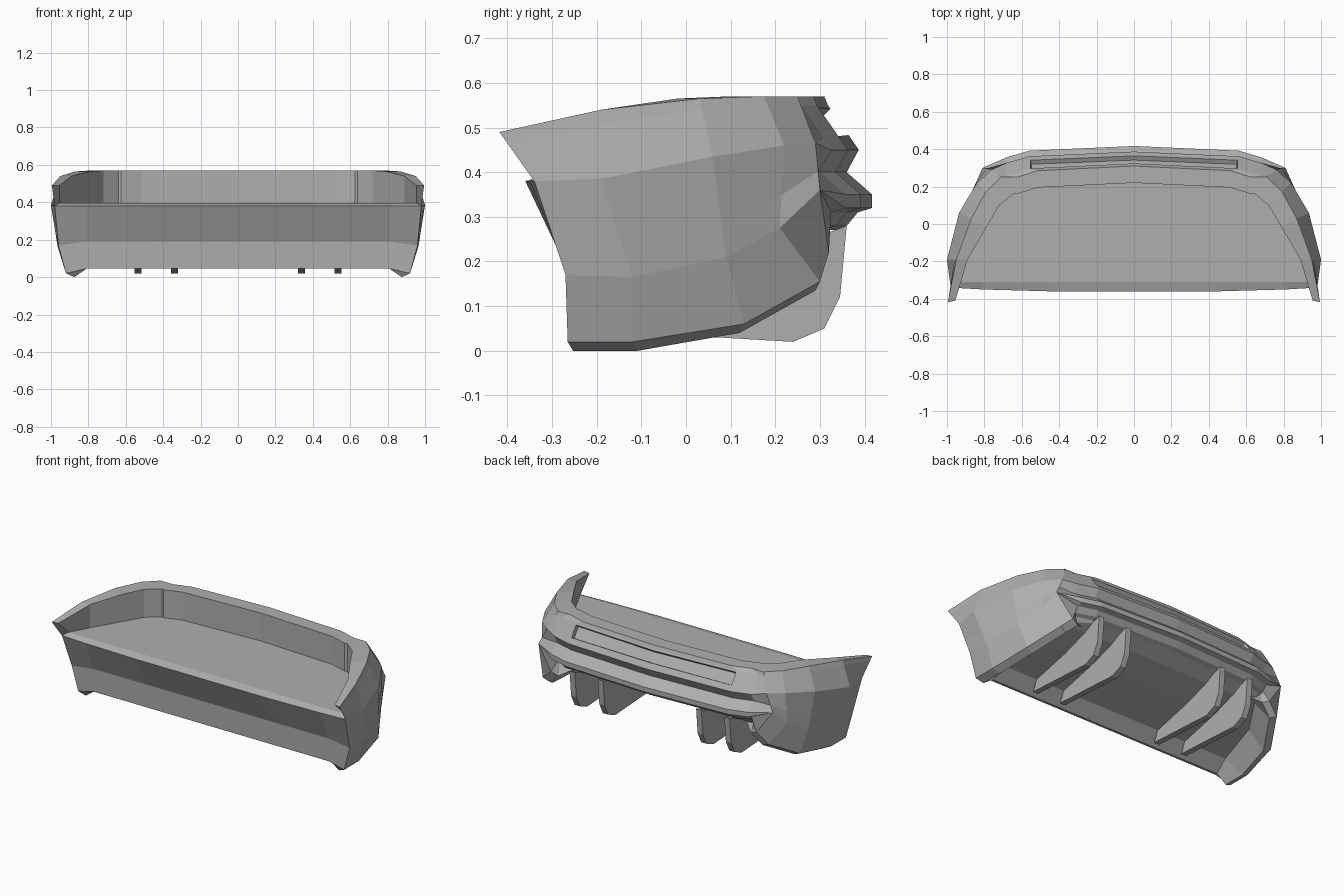
import bpy
import bmesh
from mathutils import Vector

old = bpy.data.objects.get("Cube")
if old:
    bpy.data.objects.remove(old, do_unlink=True)

grey = bpy.data.materials.new("plain grey")
grey.use_nodes = True
colour = (0.43, 0.43, 0.43, 1)
grey.diffuse_color = colour
grey.node_tree.nodes["Principled BSDF"].inputs["Base Color"].default_value = colour

FLOOR = 0.395
FRONT = -0.31


def add_object(name, bm):
    mesh = bpy.data.meshes.new(name)
    bm.to_mesh(mesh)
    bm.free()
    mesh.materials.append(grey)
    obj = bpy.data.objects.new(name, mesh)
    bpy.context.collection.objects.link(obj)
    return obj


def ceiling(y):
    """Height of the sloping underside at depth y."""
    path = [(-.25, .045), (-.17, .12), (.17, .19), (.36, .29)]
    for (y0, z0), (y1, z1) in zip(path, path[1:]):
        if y <= y1:
            return z0 + (z1 - z0) * (y - y0) / (y1 - y0)
    return path[-1][1]


def rear_column(x, shift):
    """Rear section: rim, slot band, ledge, groove, belt and lower lip."""
    profile = [(.22, FLOOR), (.22, .57), (.31, .57), (.318, .55), (.37, .475),
               (.387, .45), (.36, .40), (.417, .35), (.417, .32), (.385, .31),
               (.36, .28), (.335, .27)]
    column = [Vector((x, y + shift, z)) for y, z in profile]
    for point in column[:3]:
        point.x *= .92
    y = .33 + shift
    return column + [Vector((x * .95, y, ceiling(y))), Vector((0, y, ceiling(y)))]


def side_column(rim, top, crease, belt, hem):
    """Side section, with the rear rows merging into fewer creases."""
    top, crease, belt, hem = map(Vector, (top, crease, belt, hem))
    inner_top = Vector((*rim, top.z))
    inner_floor = Vector((rim[0], max(rim[1], FRONT), FLOOR))
    edge = hem + Vector((-.045, -.01 if hem.y > 0 else .012, -.02))
    y = max(hem.y - .06, -.25)
    x = hem.x - .11
    return [inner_floor, inner_top, top, top.lerp(crease, .2), crease, crease,
            crease.lerp(belt, .6), belt, belt, belt, hem, edge,
            Vector((x, y, ceiling(y))), Vector((0, y, ceiling(y)))]


columns = [
    rear_column(0, 0),
    rear_column(.56, -.025),
    rear_column(.68, -.06),
    side_column((.64, .165), (.71, .25, .57), (.76, .29, .465),
                (.81, .30, .36), (.71, .32, .22)),
    side_column((.72, .10), (.79, .175, .57), (.84, .22, .46),
                (.85, .21, .275), (.78, .30, .155)),
    side_column((.79, -.02), (.87, .03, .565), (.935, .06, .435),
                (.91, .09, .21), (.88, .13, .06)),
    side_column((.89, -.19), (.95, -.19, .54), (1, -.19, .385),
                (.965, -.12, .165), (.92, -.12, .02)),
    side_column((.955, -.41), (.995, -.418, .49), (.98, -.34, .38),
                (.96, -.27, .17), (.92, -.265, .02)),
]

# Bumper shell: outer skin, rim, inner walls, tray and underside
bm = bmesh.new()


def face(points, side):
    unique = []
    for p in points:
        if all((p - q).length > .0005 for q in unique):
            unique.append(p)
    if len(unique) > 2:
        bm.faces.new([bm.verts.new((p.x * side, p.y, p.z)) for p in unique])


end = columns[-1]
tray, crease, belt, hem, edge, under = (end[i] for i in (0, 4, 7, 10, 11, 12))
for side in (1, -1):
    for a, b in zip(columns, columns[1:]):
        for i in range(len(a) - 1):
            face([a[i], a[i + 1], b[i + 1], b[i]], side)
        # Tray floor out to the centre line
        face([a[0], b[0], Vector((0, b[0].y, FLOOR)), Vector((0, a[0].y, FLOOR))], side)
    # Wing tip
    face(end[:3] + [crease], side)
    # Front panel, slightly bowed, with a raised lower edge
    front_rows = []
    for corner, bow, low in ((tray, 0, 0), (crease, -.02, 0), (belt, 0, .02),
                             (hem, 0, .025), (under, 0, 0)):
        row = [corner]
        for x in (under.x, .45, 0):
            row.append(Vector((x, corner.y + (bow if x < .5 else bow / 2), corner.z + low)))
        front_rows.append(row)
    for upper, lower in zip(front_rows, front_rows[1:-1]):
        for i in range(3):
            face([upper[i], upper[i + 1], lower[i + 1], lower[i]], side)
    low_row, under_row = front_rows[-2:]
    face([hem, edge, under, low_row[1]], side)
    for i in (1, 2):
        face([low_row[i], low_row[i + 1], under_row[i + 1], under_row[i]], side)

bmesh.ops.remove_doubles(bm, verts=bm.verts, dist=.0005)
bmesh.ops.recalc_face_normals(bm, faces=bm.faces)
bm.normal_update()


def slot_faces():
    return [f for f in bm.faces
            if .49 < f.calc_center_median().z < .53
            and f.calc_center_median().y > .3
            and all(abs(v.co.x) < .57 for v in f.verts)]


# Long recessed slot across the rear
if any(f.normal.y < 0 for f in slot_faces()):
    bmesh.ops.reverse_faces(bm, faces=bm.faces)
    bm.normal_update()
bmesh.ops.inset_region(bm, faces=slot_faces(), thickness=.01, depth=0)
inner = sorted(slot_faces(), key=lambda f: -f.calc_area())[:2]
bmesh.ops.inset_region(bm, faces=inner, thickness=.004, depth=-.025)
add_object("bumper_shell", bm)

# Diffuser fins under the rear
fin_outline = [(-.21, .045), (.07, .03), (.24, .02), (.31, .05), (.345, .12),
               (.36, .28), (.17, .21), (-.17, .13)]
for label, x in (("outer_left", .535), ("inner_left", .34),
                 ("inner_right", -.34), ("outer_right", -.535)):
    bm = bmesh.new()
    base = bm.faces.new([bm.verts.new((x - .018, y, z)) for y, z in fin_outline])
    grown = bmesh.ops.extrude_face_region(bm, geom=[base])["geom"]
    moved = [v for v in grown if isinstance(v, bmesh.types.BMVert)]
    bmesh.ops.translate(bm, verts=moved, vec=(.036, 0, 0))
    bmesh.ops.recalc_face_normals(bm, faces=bm.faces)
    add_object("diffuser_fin_" + label, bm)
